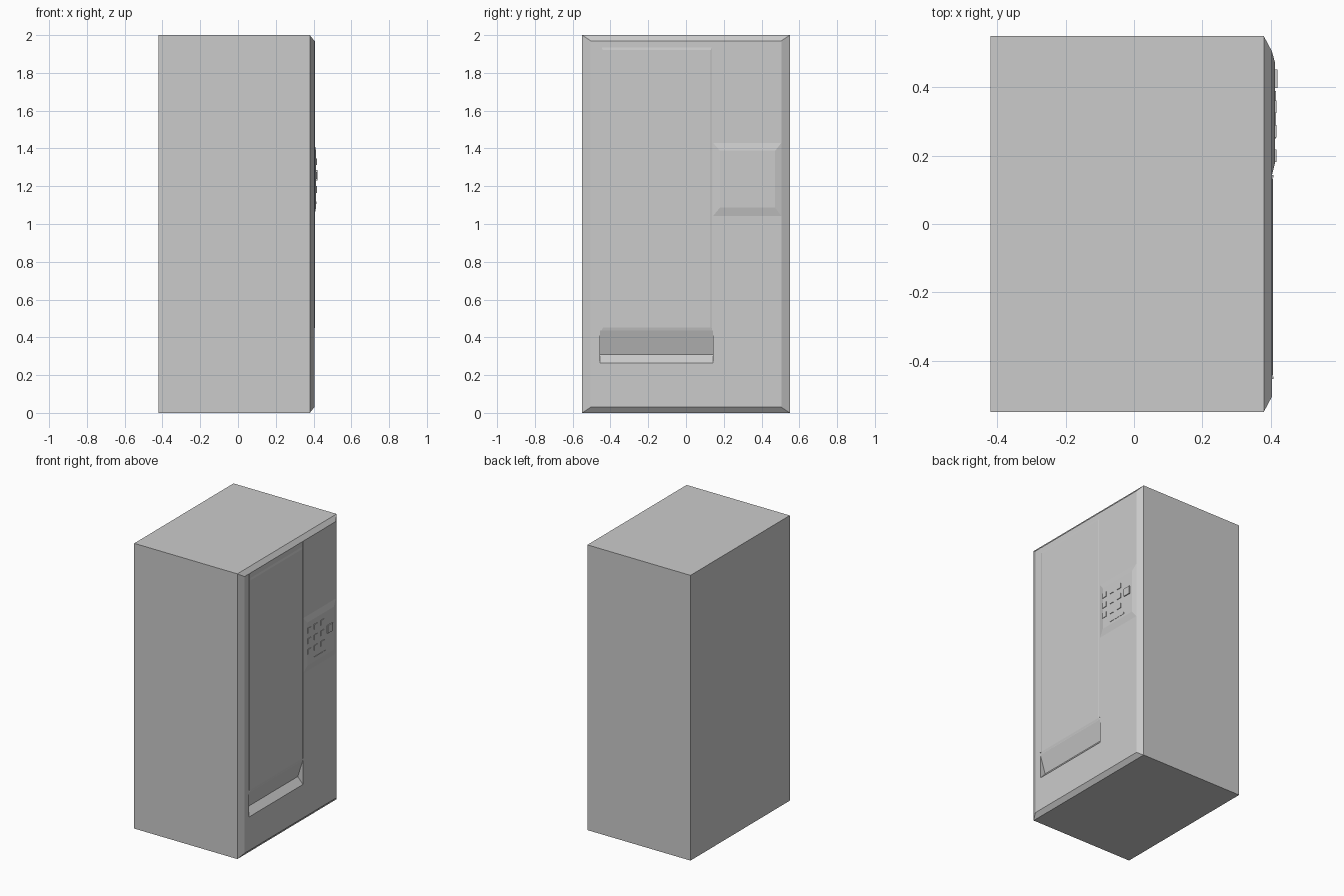
import bpy, bmesh

if "Cube" in bpy.data.objects:
    bpy.data.objects.remove(bpy.data.objects["Cube"])


def loft(name, rings):
    """Closed solid through rectangles (x, y0, y1, z0, z1) stacked along x."""
    bm = bmesh.new()
    loops = []
    for x, y0, y1, z0, z1 in rings:
        loops.append([bm.verts.new((x, y, z)) for y, z in
                      ((y0, z0), (y1, z0), (y1, z1), (y0, z1))])
    bm.faces.new(loops[0])
    bm.faces.new(loops[-1])
    for a, b in zip(loops, loops[1:]):
        for i in range(4):
            j = (i + 1) % 4
            bm.faces.new((a[i], a[j], b[j], b[i]))
    return finish(name, bm)


def finish(name, bm):
    bmesh.ops.recalc_face_normals(bm, faces=bm.faces)
    me = bpy.data.meshes.new(name)
    bm.to_mesh(me)
    bm.free()
    ob = bpy.data.objects.new(name, me)
    bpy.context.collection.objects.link(ob)
    return ob


FRONT = 0.404

# Cabinet with chamfered door
cabinet = loft("cabinet", [(-0.42, -0.55, 0.55, 0, 2),
                           (0.38, -0.55, 0.55, 0, 2),
                           (FRONT, -0.505, 0.505, 0.03, 1.97)])

# V-shaped delivery tray cut into the door
bm = bmesh.new()
profile = [(FRONT, 0.435), (FRONT - 0.04, 0.31), (FRONT, 0.265), (0.46, 0.265), (0.46, 0.435)]
face = bm.faces.new([bm.verts.new((x, -0.455, z)) for x, z in profile])
ext = bmesh.ops.extrude_face_region(bm, geom=[face])
bmesh.ops.translate(bm, vec=(0, 0.597, 0),
                    verts=[v for v in ext["geom"] if isinstance(v, bmesh.types.BMVert)])
cutter = finish("tray_cutter", bm)
cutter.hide_render = True
mod = cabinet.modifiers.new("tray", "BOOLEAN")
mod.operation = "DIFFERENCE"
mod.solver = "EXACT"
mod.object = cutter
bpy.context.view_layer.objects.active = cabinet
bpy.ops.object.modifier_apply(modifier=mod.name)
bpy.data.objects.remove(cutter)

# Display window with side trims
loft("window", [(FRONT - 0.01, -0.447, 0.137, 0.437, 1.935),
                (FRONT, -0.447, 0.137, 0.437, 1.935),
                (FRONT + 0.003, -0.44, 0.13, 0.452, 1.92)])
for side, y in (("left", -0.45), ("right", 0.14)):
    loft("window_trim_" + side, [(FRONT - 0.01, y - 0.004, y + 0.004, 0.45, 1.97),
                                 (FRONT + 0.004, y - 0.004, y + 0.004, 0.45, 1.97)])

# Raised control panel
PANEL = 0.413
loft("control_panel", [(FRONT - 0.01, 0.143, 0.505, 1.042, 1.43),
                       (FRONT, 0.143, 0.505, 1.042, 1.43),
                       (PANEL, 0.18, 0.472, 1.087, 1.388)])

# Keypad buttons
for row in range(3):
    for col in range(3):
        y, z = 0.2 + col * 0.0715, 1.182 + row * 0.074
        loft(f"button_{row}_{col}",
             [(x, y - 0.018, y + 0.018, z - 0.018, z + 0.018) for x in (PANEL - 0.005, PANEL + 0.004)])

# Coin unit and card slot
loft("coin_unit", [(x, 0.398, 0.453, 1.23, 1.285) for x in (PANEL - 0.005, 0.42)])
loft("card_slot", [(x, 0.25, 0.39, 1.106, 1.12) for x in (PANEL - 0.005, PANEL + 0.002)])
